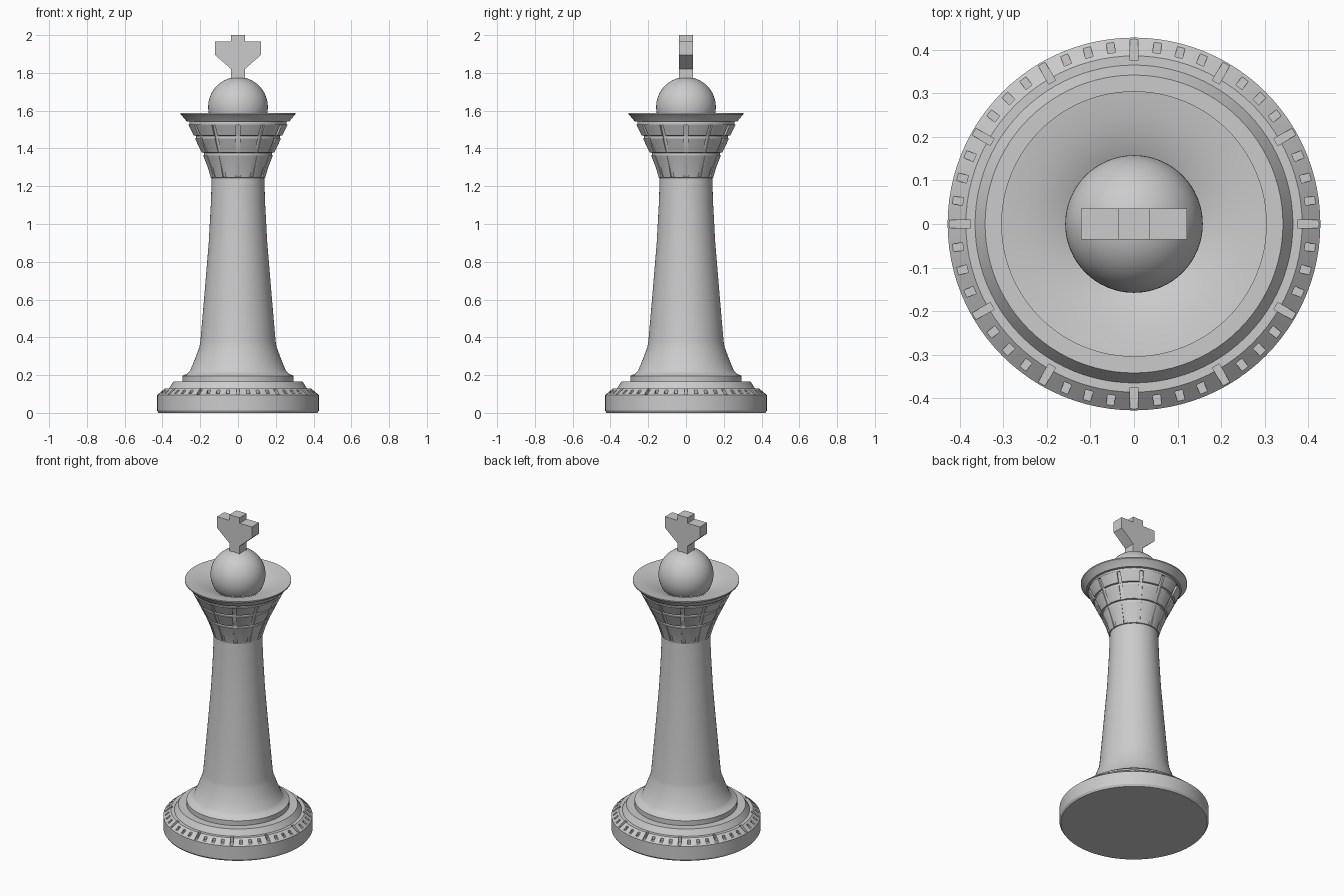
import bpy
import bmesh
import math
from mathutils import Matrix, Vector

cube = bpy.data.objects.get("Cube")
if cube:
    bpy.data.objects.remove(cube, do_unlink=True)

grey = bpy.data.materials.new("stone grey")
grey.use_nodes = True
colour = (0.6, 0.6, 0.6, 1)
grey.diffuse_color = colour
grey.node_tree.nodes["Principled BSDF"].inputs["Base Color"].default_value = colour


def add_object(name, bm):
    bmesh.ops.recalc_face_normals(bm, faces=bm.faces[:])
    mesh = bpy.data.meshes.new(name)
    bm.to_mesh(mesh)
    bm.free()
    mesh.materials.append(grey)
    obj = bpy.data.objects.new(name, mesh)
    bpy.context.collection.objects.link(obj)
    return obj


def activate(obj):
    bpy.ops.object.select_all(action='DESELECT')
    obj.select_set(True)
    bpy.context.view_layer.objects.active = obj


def smooth(obj):
    activate(obj)
    bpy.ops.object.shade_smooth_by_angle(angle=math.radians(28))


def lathe(name, profile, segments=96):
    """Turn a (radius, height) profile that starts and ends on the axis."""
    bm = bmesh.new()
    verts = [bm.verts.new((r, 0, z)) for r, z in profile]
    edges = [bm.edges.new(pair) for pair in zip(verts, verts[1:])]
    bmesh.ops.spin(bm, geom=verts + edges, cent=(0, 0, 0), axis=(0, 0, 1),
                   angle=math.tau, steps=segments)
    bmesh.ops.remove_doubles(bm, verts=bm.verts[:], dist=1e-5)
    return add_object(name, bm)


def radial_box(bm, turn, low, high, width, tilt=0, pivot=(0, 0)):
    """Box between two (radius, height) corners, tilted about a pivot, turned about z."""
    centre = Vector(((low[0] + high[0]) / 2, 0, (low[1] + high[1]) / 2))
    size = (high[0] - low[0], width, high[1] - low[1], 1)
    matrix = (Matrix.Rotation(turn, 4, 'Z')
              @ Matrix.Translation((pivot[0], 0, pivot[1]))
              @ Matrix.Rotation(tilt, 4, 'Y')
              @ Matrix.Translation(centre) @ Matrix.Diagonal(size))
    bmesh.ops.create_cube(bm, size=1, matrix=matrix)


def carve(obj, bm):
    cutter = add_object("notch_cutter", bm)
    cutter.hide_render = True
    mod = obj.modifiers.new("notches", 'BOOLEAN')
    mod.operation = 'DIFFERENCE'
    mod.solver = 'EXACT'
    mod.object = cutter
    activate(obj)
    bpy.ops.object.modifier_apply(modifier=mod.name)
    bpy.data.objects.remove(cutter, do_unlink=True)


# Stepped base with a dial of notches on its bevel
base = lathe("base", [(0, 0), (.42, 0), (.428, .012), (.428, .095), (.386, .13),
                      (.365, .13), (.342, .165), (0, .165)])
bm = bmesh.new()
for i in range(48):
    if i % 4 == 0:
        radial_box(bm, math.tau * i / 48, (.376, .098), (.45, .18), .018)
    else:
        radial_box(bm, math.tau * i / 48, (.396, .102), (.45, .18), .018)
carve(base, bm)
smooth(base)

# Tapering column with a flared foot
column = lathe("column", [(0, .15), (.295, .15), (.295, .195), (.288, .2), (.27, .207),
                          (.253, .225), (.228, .285), (.204, .35), (.199, .38),
                          (.18, .6), (.155, .9), (.144, 1.1), (.139, 1.245), (0, 1.245)])
smooth(column)

# Flared gallery: three bands split by ring grooves, a rim and a shallow bowl
gallery = lathe("gallery", [(0, 1.243), (.139, 1.243), (.144, 1.245), (.162, 1.305),
                            (.185, 1.362), (.181, 1.363), (.181, 1.377), (.192, 1.378),
                            (.228, 1.452), (.224, 1.453), (.224, 1.467), (.235, 1.468),
                            (.264, 1.527), (.258, 1.528), (.258, 1.542), (.272, 1.543),
                            (.298, 1.575), (.305, 1.58), (.305, 1.587),
                            (.25, 1.58), (.2, 1.567), (.16, 1.551), (.12, 1.53), (0, 1.51)])
bm = bmesh.new()
foot, head = (.136, 1.25), (.249, 1.528)
lean = math.atan2(head[0] - foot[0], head[1] - foot[1])
length = math.dist(foot, head)
for i in range(12):
    radial_box(bm, math.tau * i / 12, (0, 0), (.05, length), .02, lean, foot)
carve(gallery, bm)
smooth(gallery)

# Ball resting in the bowl
bm = bmesh.new()
bmesh.ops.create_uvsphere(bm, u_segments=64, v_segments=32, radius=.158,
                          matrix=Matrix.Translation((0, 0, 1.62)))
smooth(add_object("ball", bm))

# Flat cross finial with tapered shoulders
half = [(.036, 1.75), (.036, 1.82), (.122, 1.895), (.122, 1.965), (.036, 1.965), (.036, 2)]
outline = half + [(-x, z) for x, z in reversed(half)]
bm = bmesh.new()
face = bm.faces.new([bm.verts.new((x, -.036, z)) for x, z in outline])
extruded = bmesh.ops.extrude_face_region(bm, geom=[face])["geom"]
bmesh.ops.translate(bm, vec=(0, .072, 0),
                    verts=[v for v in extruded if isinstance(v, bmesh.types.BMVert)])
add_object("cross_finial", bm)
